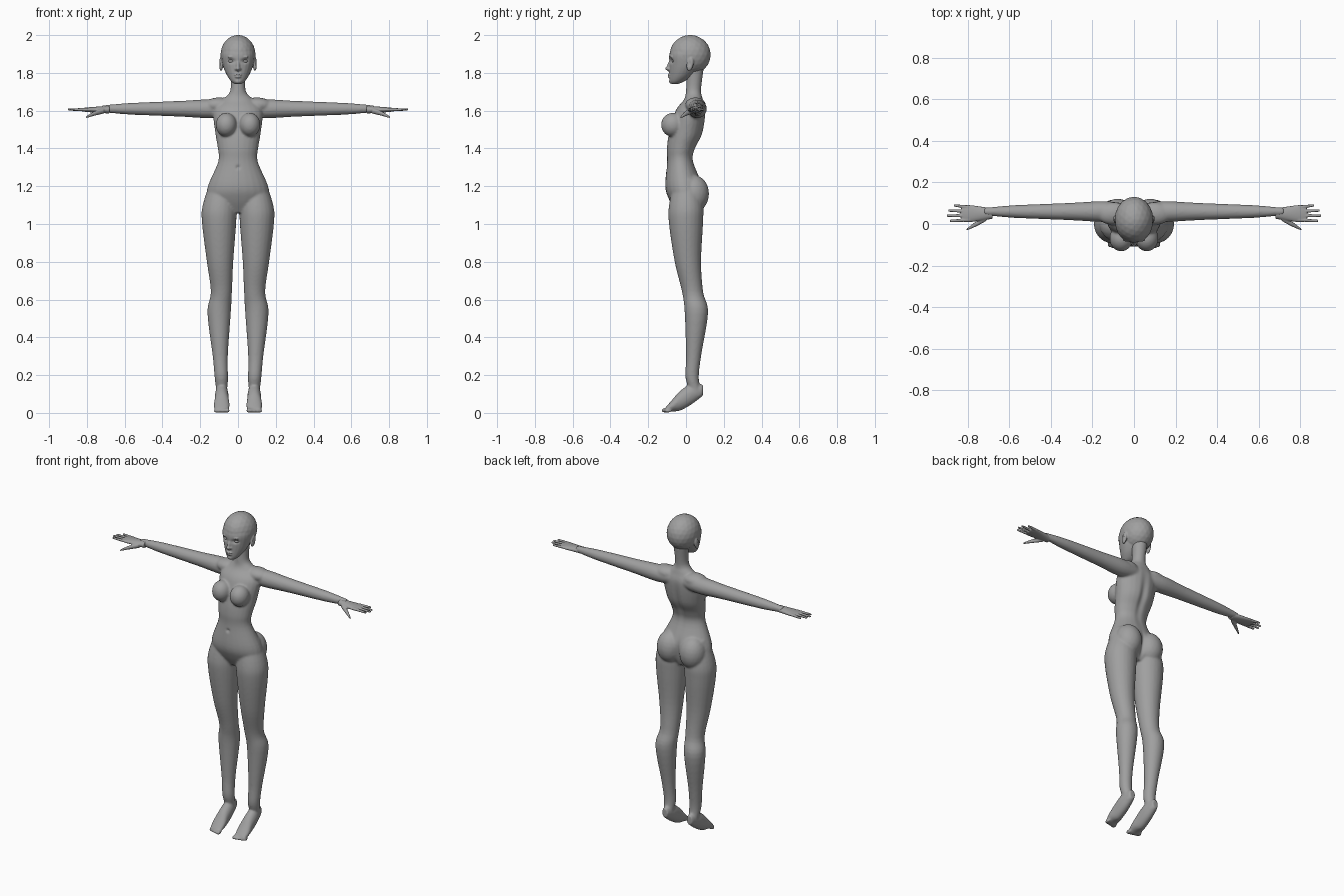
import bpy, bmesh
from math import sin, cos, pi, exp
from mathutils import Matrix, Vector

if "Cube" in bpy.data.objects:
    bpy.data.objects.remove(bpy.data.objects["Cube"])

colour = (.35, .35, .35, 1)
grey = bpy.data.materials.new("plain_grey")
grey.use_nodes = True
grey.diffuse_color = colour
grey.node_tree.nodes["Principled BSDF"].inputs["Base Color"].default_value = colour

ACROSS, ALONG, UP = range(3)
SIDES = {"left": 1, "right": -1}


def spline(before, start, end, after, t):
    """Smooth blend from start to end."""
    slope_in, slope_out = (end - before) / 2, (after - start) / 2
    ease = t * t * (3 - 2 * t)
    bend = t * (1 - t) * (slope_in * (1 - t) - slope_out * t)
    return start + (end - start) * ease + bend


def loft(bm, axis, rings, side=1, sides=24, steps=5):
    """Closed skin over ellipses (position, two centre values, two radii)."""
    first, second = [i for i in range(3) if i != axis]
    keys = [rings[0], *rings, rings[-1]]
    sections = [[spline(*values, k / steps) for values in zip(*keys[i:i + 4])]
                for i in range(len(rings) - 1) for k in range(steps)]
    sections.append(rings[-1])
    loops = []
    for position, centre_a, centre_b, radius_a, radius_b in sections:
        loop = []
        for j in range(sides):
            angle = 2 * pi * j / sides
            co = Vector()
            co[axis] = position
            co[first] = centre_a + radius_a * cos(angle)
            co[second] = centre_b + radius_b * sin(angle)
            co.x *= side
            loop.append(bm.verts.new(co))
        loops.append(loop)
    for lower, upper in zip(loops, loops[1:]):
        for j in range(sides):
            k = (j + 1) % sides
            bm.faces.new((lower[j], lower[k], upper[k], upper[j]))
    bm.faces.new(reversed(loops[0]))
    bm.faces.new(loops[-1])


def ball(bm, centre, radii, side=1, tilt=0):
    x, y, z = centre
    place = Matrix.Translation((x * side, y, z)) @ Matrix.Rotation(tilt, 4, 'X')
    bmesh.ops.create_icosphere(bm, subdivisions=3, radius=1,
                               matrix=place @ Matrix.Diagonal((*radii, 1)))


def make_object(bm, name):
    bmesh.ops.recalc_face_normals(bm, faces=bm.faces)
    mesh = bpy.data.meshes.new(name)
    bm.to_mesh(mesh)
    bm.free()
    mesh.materials.append(grey)
    mesh.shade_smooth()
    obj = bpy.data.objects.new(name, mesh)
    bpy.context.collection.objects.link(obj)
    return obj


def make_skin(bm, name, voxel, rounds):
    """Fuse the overlapping shapes into one smooth skin."""
    obj = make_object(bm, name)
    fuse = obj.modifiers.new("fuse", 'REMESH')
    fuse.mode = 'VOXEL'
    fuse.voxel_size = voxel
    fuse.use_smooth_shade = True
    relax = obj.modifiers.new("relax", 'SMOOTH')
    relax.iterations = rounds
    bpy.context.view_layer.objects.active = obj
    for modifier in ("fuse", "relax"):
        bpy.ops.object.modifier_apply(modifier=modifier)
    return obj


def dent(obj, centre, radii, push):
    """Soft local push of the skin."""
    for vert in obj.data.vertices:
        offset = [(a - b) / r for a, b, r in zip(vert.co, centre, radii)]
        vert.co += Vector(push) * exp(-sum(value * value for value in offset))


# Trunk and neck: height, depth centre, half width, half depth
body = bmesh.new()
trunk = [(1.06, 0, .1, .05), (1.13, 0, .16, .09), (1.2, -.01, .16, .1), (1.33, -.03, .105, .07),
         (1.4, -.025, .107, .076), (1.48, 0, .12, .09), (1.6, .025, .13, .08),
         (1.66, .04, .08, .05), (1.71, .04, .04, .04), (1.83, .05, .045, .045)]
loft(body, UP, [(z, 0, y, width, depth) for z, y, width, depth in trunk])

# Limbs: arm reach and radius; leg height, centre and radius; foot from heel to ball
arm = [(.05, .04), (.15, .05), (.3, .042), (.5, .034), (.6, .029), (.72, .018)]
leg = [(1.24, .08, 0, .06), (1.1, .097, 0, .09), (1, .1, 0, .09), (.8, .095, .01, .07),
       (.64, .088, .035, .056), (.53, .1, .055, .062), (.3, .094, .04, .04),
       (.18, .088, .033, .035), (.09, .086, .06, .025)]
foot = [(.09, .12, .02, .03), (.03, .1, .034, .055), (-.03, .065, .038, .053),
        (-.07, .04, .042, .033), (-.11, .015, .037, .012)]
for side in SIDES.values():
    loft(body, ACROSS, [(x, .06, 1.61, r, r) for x, r in arm], side)
    loft(body, UP, [(z, x, y, r, r) for z, x, y, r in leg], side)
    loft(body, ALONG, [(y, .086, z, width, height) for y, z, width, height in foot], side)
    # Toes, from the big toe outward
    for i in range(5):
        r = .013 - i / 1000
        ball(body, (.054 + i / 60, i / 250 - .112, r), (r * .8, .02, r), side)
    # Bust, buttock and shoulder slope
    ball(body, (.062, -.07, 1.525), (.056, .062, .064), side)
    ball(body, (.078, .04, 1.16), (.08, .082, .1), side)
    ball(body, (.1, .05, 1.63), (.08, .055, .04), side)

body = make_skin(body, "body", .006, 8)
dent(body, (0, .09, 1.45), (.02, .08, .13), (0, -.012, 0))     # spine
dent(body, (0, .1, 1.14), (.015, .06, .07), (0, -.02, 0))      # cleft
dent(body, (0, -.1, 1.3), (.01, .03, .01), (0, .008, 0))       # navel

# Hands: palm, four fanned fingers and a lowered thumb
palm = [(.68, .025, .02), (.75, .036, .016), (.8, .042, .012), (.83, .036, .008)]
thumb = [(.71, .03, 1.6, .015), (.76, 0, 1.585, .012), (.805, -.026, 1.565, .005)]
for name, side in SIDES.items():
    hand = bmesh.new()
    loft(hand, ACROSS, [(x, .05, 1.605, width, height) for x, width, height in palm], side)
    for i in range(4):
        root, tip = .02 + i / 50, .015 + i / 40
        reach = .9 - (i - 1.2) ** 2 / 100
        loft(hand, ACROSS, [(.79, root, 1.606, .009, .009), (reach, tip, 1.606, .006, .006)], side)
    loft(hand, ACROSS, [(x, y, z, r, r) for x, y, z, r in thumb], side)
    make_skin(hand, name + "_hand", .0035, 3)

# Head: skull and face
head = bmesh.new()
ball(head, (0, .022, 1.896), (.093, .109, .105))
face = [(1.742, -.06, .02, .02), (1.757, -.046, .038, .041), (1.79, -.024, .06, .064),
        (1.84, -.004, .08, .084), (1.9, 0, .088, .088), (1.95, .01, .07, .075)]
loft(head, UP, [(z, 0, y, width, depth) for z, y, width, depth in face])
# Nose bridge and tip, lips, chin
ball(head, (0, -.088, 1.838), (.01, .012, .032), tilt=-.25)
ball(head, (0, -.098, 1.823), (.012, .012, .009))
for z, width in ((1.79, .021), (1.779, .018)):
    ball(head, (0, -.086, z), (width, .012, .006))
ball(head, (0, -.078, 1.755), (.018, .012, .012))
# Nostril, brow and ear on each side
for side in SIDES.values():
    ball(head, (.01, -.088, 1.82), (.008, .01, .007), side)
    ball(head, (.034, -.077, 1.885), (.022, .008, .006), side)
    ball(head, (.09, .022, 1.847), (.011, .018, .038), side, tilt=-.2)
head = make_skin(head, "head", .004, 3)

# Eye sockets, ear hollows and eyes
for name, side in SIDES.items():
    dent(head, (.035 * side, -.08, 1.863), (.018, .03, .011), (0, .012, 0))
    dent(head, (.1 * side, .018, 1.85), (.02, .008, .018), (-.006 * side, 0, 0))
    eye = bmesh.new()
    ball(eye, (.035, -.061, 1.862), (.018, .0145, .01), side)
    make_object(eye, name + "_eye")
